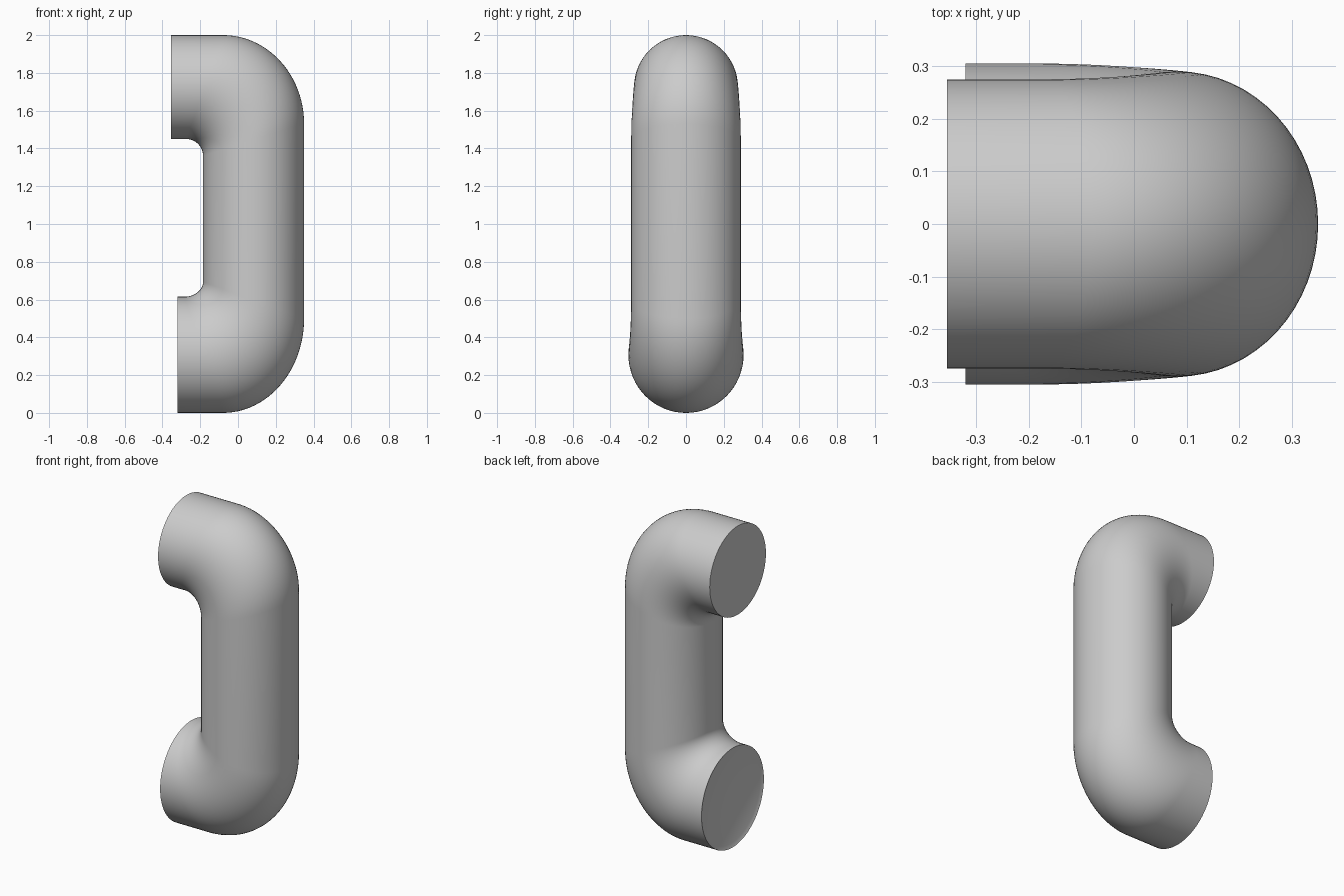
import bpy
import bmesh
import math
from mathutils import Vector

SIDES, BEND = 64, 24

cube = bpy.data.objects.get("Cube")
if cube:
    bpy.data.objects.remove(cube)

grey = bpy.data.materials.new("plain_grey")
grey.use_nodes = True
grey.diffuse_color = (0.6, 0.6, 0.6, 1)
grey.node_tree.nodes["Principled BSDF"].inputs["Base Color"].default_value = (0.6, 0.6, 0.6, 1)


def elbow(end_x, edge_z, lip_z, outer, inner, arm_half, column_half):
    """Sections from the open arm end round the bend to the column.

    Each section is (outer point, inner point, half width in y).
    """
    column_out, column_in = 0.35, -0.185
    side = 1 if edge_z > lip_z else -1
    sections = [(Vector((end_x, 0, edge_z)), Vector((end_x, 0, lip_z)), arm_half)]
    for i in range(BEND + 1):
        t = i / BEND
        s, c = math.sin(t * math.pi / 2), math.cos(t * math.pi / 2)
        out = Vector((column_out - outer[0] * (1 - s), 0, edge_z - side * outer[1] * (1 - c)))
        inn = Vector((column_in - inner[0] * (1 - s), 0, lip_z - side * inner[1] * (1 - c)))
        ease = t * t * (3 - 2 * t)
        sections.append((out, inn, arm_half + (column_half - arm_half) * ease))
    return sections


# Round sections along the whole pipe, upper mouth to lower mouth
upper = elbow(-0.355, 2.0, 1.45, (0.43, 0.47), (0.09, 0.09), 0.275, 0.29)
lower = elbow(-0.32, 0.0, 0.615, (0.43, 0.5), (0.10, 0.08), 0.305, 0.29)
sections = upper + lower[::-1]

bm = bmesh.new()
rings = []
for out, inn, half in sections:
    centre, radius = (out + inn) / 2, (out - inn) / 2
    ring = []
    for k in range(SIDES):
        a = 2 * math.pi * k / SIDES
        ring.append(bm.verts.new(centre + radius * math.cos(a) + Vector((0, half * math.sin(a), 0))))
    rings.append(ring)

# Lower sections run mirrored, so keep their outer side in line with the upper ones
for ring, following in zip(rings, rings[1:]):
    for k in range(SIDES):
        n = (k + 1) % SIDES
        bm.faces.new((ring[k], ring[n], following[n], following[k]))

# End caps, with a thin recessed rim on the lower mouth
bm.faces.new(rings[0])
lower_cap = bm.faces.new(rings[-1])
bmesh.ops.recalc_face_normals(bm, faces=bm.faces)
bmesh.ops.inset_region(bm, faces=[lower_cap], thickness=0.022, depth=-0.01)

mesh = bpy.data.meshes.new("bent_pipe")
bm.to_mesh(mesh)
bm.free()
mesh.materials.append(grey)
pipe = bpy.data.objects.new("bent_pipe", mesh)
bpy.context.collection.objects.link(pipe)

bpy.ops.object.select_all(action="DESELECT")
pipe.select_set(True)
bpy.context.view_layer.objects.active = pipe
bpy.ops.object.shade_smooth_by_angle(angle=math.radians(40))
